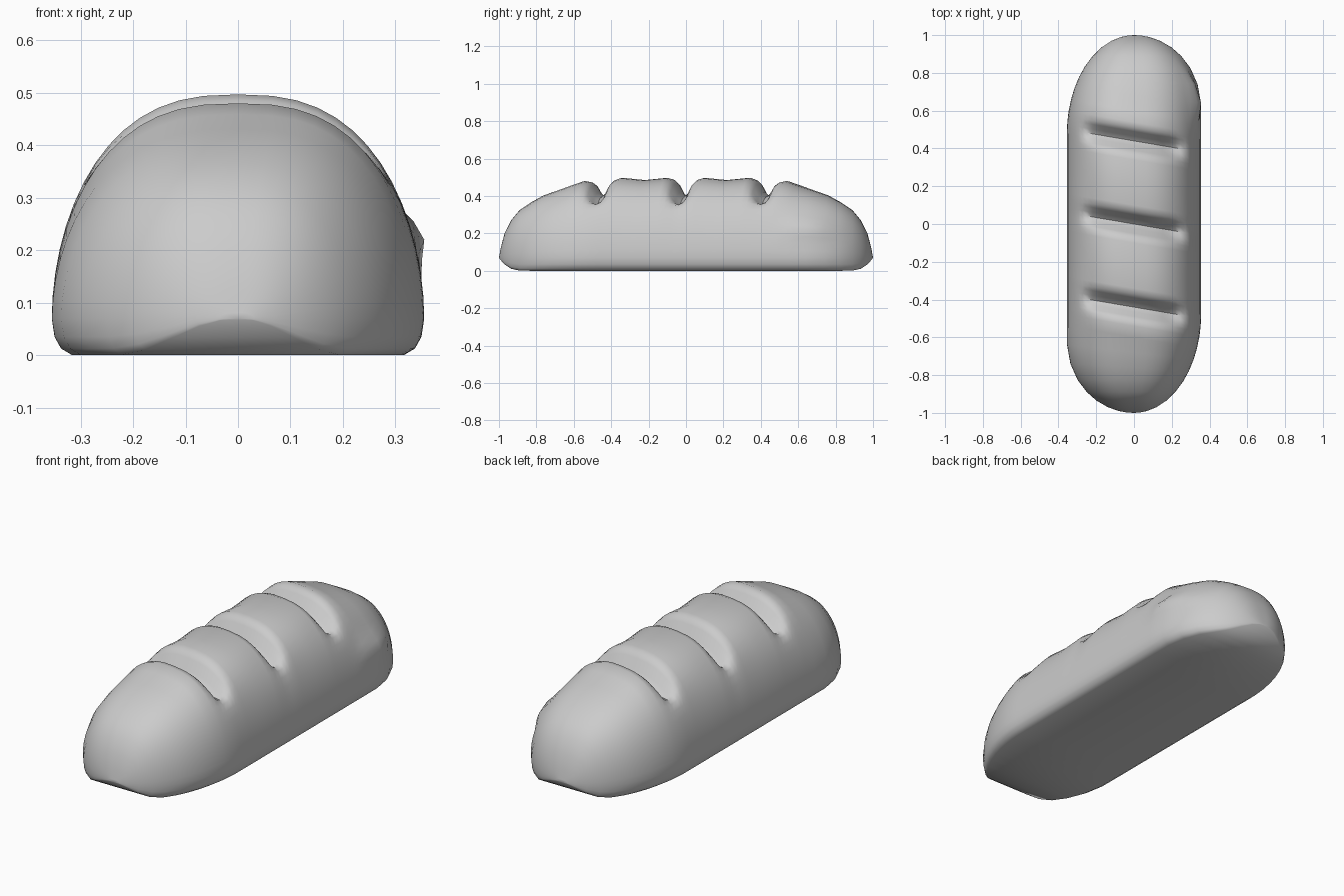
import bpy, bmesh, math

cube = bpy.data.objects.get("Cube")
if cube:
    bpy.data.objects.remove(cube, do_unlink=True)

# Plain grey crust
crust = bpy.data.materials.new("plain_grey")
crust.use_nodes = True
GREY = (0.6, 0.6, 0.6, 1)
crust.diffuse_color = GREY
crust.node_tree.nodes["Principled BSDF"].inputs["Base Color"].default_value = GREY

BELT = 0.07                      # height of the widest line
SLASHES = (-0.44, 0.0, 0.44)     # slash centres along the loaf
SLANT = -0.17
CREST = ((0, 0.485), (0.08, 0.497), (0.12, 0.497), (0.22, 0.485), (0.34, 0.497),
         (0.54, 0.48), (0.77, 0.40), (0.88, 0.335), (0.93, 0.28), (0.98, 0.18), (1, BELT))
CUT = ((0, 0.09), (0.025, 0.07), (0.05, 0.025), (0.07, 0.008), (0.1, 0))


def clamp(v):
    return max(0.0, min(1.0, v))


def lerp(table, v):
    for (a, fa), (b, fb) in zip(table, table[1:]):
        if v <= b:
            return fa + (fb - fa) * (v - a) / (b - a)
    return table[-1][1]


def half_width(y, side):
    # straight sides running into slightly skewed elliptical ends
    start = 0.55 + 0.07 * side * math.copysign(1, y)
    s = clamp((abs(y) - start) / (1 - start))
    return 0.355 * math.sqrt(1 - s * s)


def section():
    # dome from the right belt line over the top to the left, then the rounded base
    pts = []
    n = 28
    for i in range(n + 1):
        a = math.pi * i / n
        c, s = math.cos(a), max(0, math.sin(a))
        pts.append((math.copysign(abs(c) ** (2 / 2.6), c), s ** (2 / 1.9)))
    base = [(0.985, -0.5), (0.95, -0.82), (0.89, -1)]
    pts += [(-x, t) for x, t in base]
    pts += [(x, t) for x, t in reversed(base)]
    return pts


def loaf_point(y, u, t):
    side = math.copysign(1, u)
    shear = SLANT * clamp((0.85 - abs(y)) / 0.25)
    yy = y + shear * u * half_width(y, side)
    x = u * half_width(yy, side)
    if t < 0:
        return x, yy, BELT + t * BELT * (1 - clamp((abs(y) - 0.86) / 0.14) ** 3)
    z = BELT + t * (lerp(CREST, abs(y)) - BELT)
    fade = clamp((0.28 - abs(x)) / 0.08)
    z -= fade * max(lerp(CUT, abs(y - c)) for c in SLASHES)
    # small torn bulge on the left flank
    if x > 0:
        x += 0.03 * math.exp(-((yy - 0.66) / 0.1) ** 2 - ((z - 0.23) / 0.05) ** 2)
    return x, yy, z


# Stations along the loaf, dense around each slash
ends = (0.6, 0.68, 0.76, 0.83, 0.89, 0.935, 0.97, 0.99, 0.998)
stations = {-0.22, 0.22, *ends, *(-e for e in ends)}
for c in SLASHES:
    for d, _ in CUT:
        stations |= {round(c + d, 3), round(c - d, 3)}

bm = bmesh.new()
rings = [[bm.verts.new(loaf_point(y, u, t)) for u, t in section()] for y in sorted(stations)]
for a, b in zip(rings, rings[1:]):
    for i in range(len(a)):
        j = (i + 1) % len(a)
        bm.faces.new((a[i], a[j], b[j], b[i]))
for ring, y in ((rings[0], -1), (rings[-1], 1)):
    tip = bm.verts.new((0, y, BELT))
    for i in range(len(ring)):
        bm.faces.new((ring[i], ring[(i + 1) % len(ring)], tip))
bmesh.ops.recalc_face_normals(bm, faces=bm.faces)

mesh = bpy.data.meshes.new("bread_loaf")
bm.to_mesh(mesh)
bm.free()
mesh.materials.append(crust)
loaf = bpy.data.objects.new("bread_loaf", mesh)
bpy.context.collection.objects.link(loaf)
bpy.ops.object.select_all(action="DESELECT")
loaf.select_set(True)
bpy.context.view_layer.objects.active = loaf
bpy.ops.object.shade_smooth_by_angle(angle=math.radians(50))
